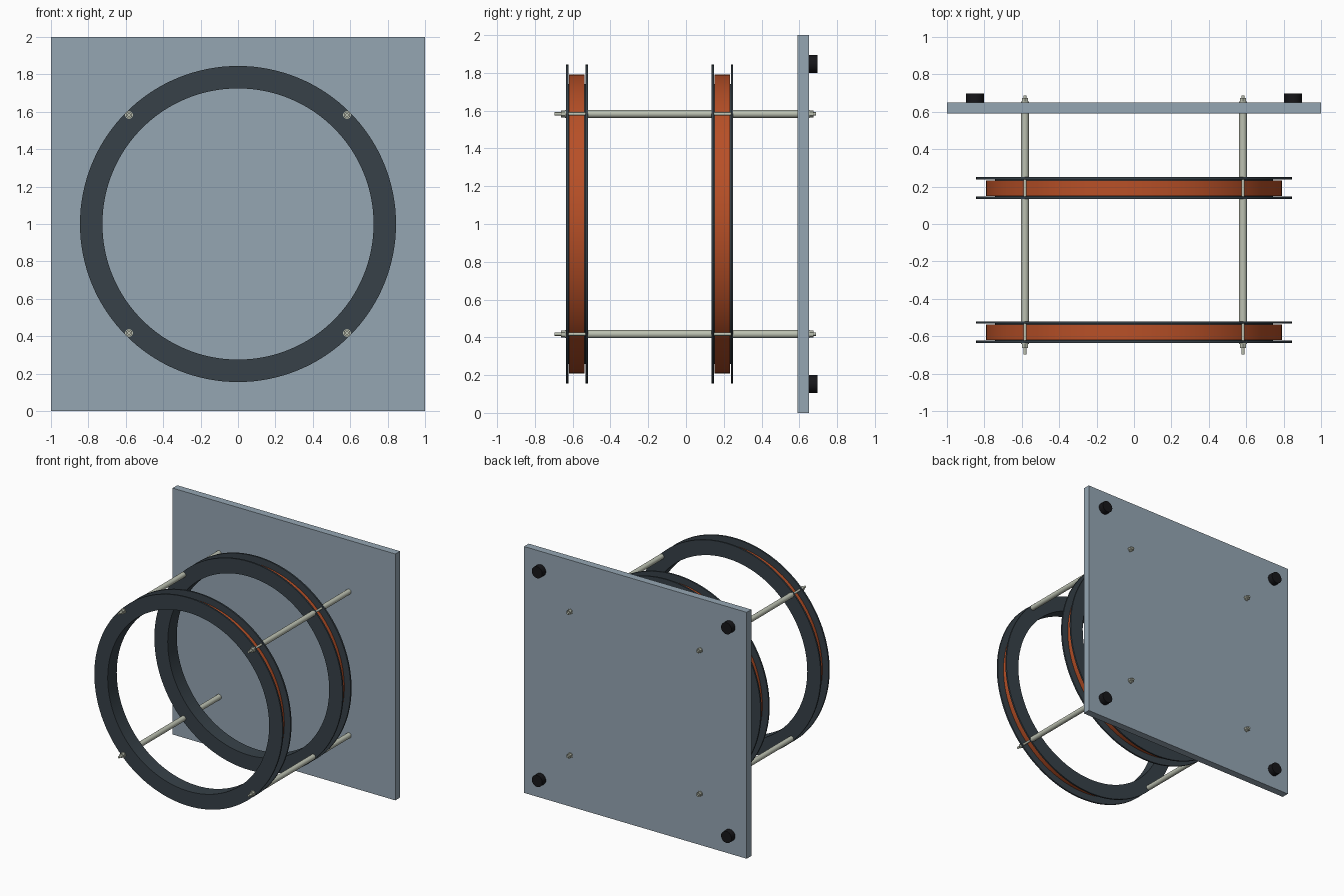
import bpy, bmesh, math
from mathutils import Matrix

if "Cube" in bpy.data.objects:
    bpy.data.objects.remove(bpy.data.objects["Cube"])


def material(name, rgb):
    m = bpy.data.materials.new(name)
    m.diffuse_color = (*rgb, 1)
    m.use_nodes = True
    m.node_tree.nodes["Principled BSDF"].inputs["Base Color"].default_value = m.diffuse_color
    return m


PLATE = material("blue_grey_panel", (0.30, 0.38, 0.45))
DARK = material("dark_plastic", (0.038, 0.053, 0.065))
COPPER = material("copper", (0.48, 0.08, 0.02))
METAL = material("pale_metal", (0.50, 0.53, 0.44))
RUBBER = material("black_rubber", (0.008, 0.008, 0.010))


def finish(name, bm, mat, smooth=True):
    bmesh.ops.recalc_face_normals(bm, faces=bm.faces)
    me = bpy.data.meshes.new(name)
    bm.to_mesh(me)
    bm.free()
    me.materials.append(mat)
    ob = bpy.data.objects.new(name, me)
    bpy.context.collection.objects.link(ob)
    if smooth:
        bpy.ops.object.select_all(action='DESELECT')
        ob.select_set(True)
        bpy.context.view_layer.objects.active = ob
        bpy.ops.object.shade_smooth_by_angle(angle=math.radians(30))
    return ob


def lathe(name, profile, y, mat, steps=128):
    """Spin a closed (radius, y) profile around the coil axis at z = 1."""
    bm = bmesh.new()
    rings = []
    for i in range(steps):
        a = 2 * math.pi * i / steps
        rings.append([bm.verts.new((r * math.cos(a), y + d, 1 + r * math.sin(a)))
                      for r, d in profile])
    n = len(profile)
    for i in range(steps):
        p, q = rings[i], rings[(i + 1) % steps]
        for j in range(n):
            k = (j + 1) % n
            bm.faces.new((p[j], p[k], q[k], q[j]))
    return finish(name, bm, mat)


def rod(name, x, z, y0, y1, r, mat, sides=24):
    """Cylinder running along y from y0 to y1."""
    bm = bmesh.new()
    mx = Matrix.Translation((x, (y0 + y1) / 2, z)) @ Matrix.Rotation(math.pi / 2, 4, 'X')
    bmesh.ops.create_cone(bm, cap_ends=True, segments=sides, radius1=r, radius2=r,
                          depth=y1 - y0, matrix=mx)
    return finish(name, bm, mat, sides > 8)


# Back panel
bm = bmesh.new()
bmesh.ops.create_cube(bm, size=1, matrix=Matrix.Translation((0, 0.62, 1)) @ Matrix.Diagonal((2, 0.06, 2, 1)))
finish("back_panel", bm, PLATE, False)

# Two flanged bobbins with copper windings
RI, RC, RW, RO = 0.725, 0.742, 0.792, 0.845
HW, FI, WH = 0.058, 0.045, 0.041
COILS = {"front": -0.578, "rear": 0.192}
bobbin = [(RI, -HW), (RO, -HW), (RO, -FI), (RC, -FI),
          (RC, FI), (RO, FI), (RO, HW), (RI, HW)]
winding = [(RC - 0.004, -WH), (RW, -WH), (RW, WH), (RC - 0.004, WH)]
for label, y in COILS.items():
    lathe(label + "_bobbin", bobbin, y, DARK)
    lathe(label + "_winding", winding, y, COPPER)

# Four threaded rods with spacers, washers and nuts; four rubber feet
front_face = COILS["front"] - HW
for sx in (-1, 1):
    for sz in (-1, 1):
        tag = ("left" if sx < 0 else "right") + ("_lower" if sz < 0 else "_upper")
        x, z = sx * 0.583, 1 + sz * 0.583
        rod(tag + "_threaded_rod", x, z, -0.697, 0.688, 0.009, METAL, 16)
        rod(tag + "_coil_spacer", x, z, COILS["front"] + HW, COILS["rear"] - HW, 0.021, METAL)
        rod(tag + "_panel_spacer", x, z, COILS["rear"] + HW, 0.59, 0.021, METAL)
        rod(tag + "_front_washer", x, z, front_face - 0.005, front_face, 0.021, METAL)
        rod(tag + "_front_nut", x, z, front_face - 0.026, front_face - 0.005, 0.019, METAL, 6)
        rod(tag + "_rear_washer", x, z, 0.65, 0.655, 0.021, METAL)
        rod(tag + "_rear_nut", x, z, 0.655, 0.674, 0.019, METAL, 6)
        rod(tag + "_rubber_foot", sx * 0.85, 1 + sz * 0.847, 0.65, 0.697, 0.047, RUBBER, 32)
